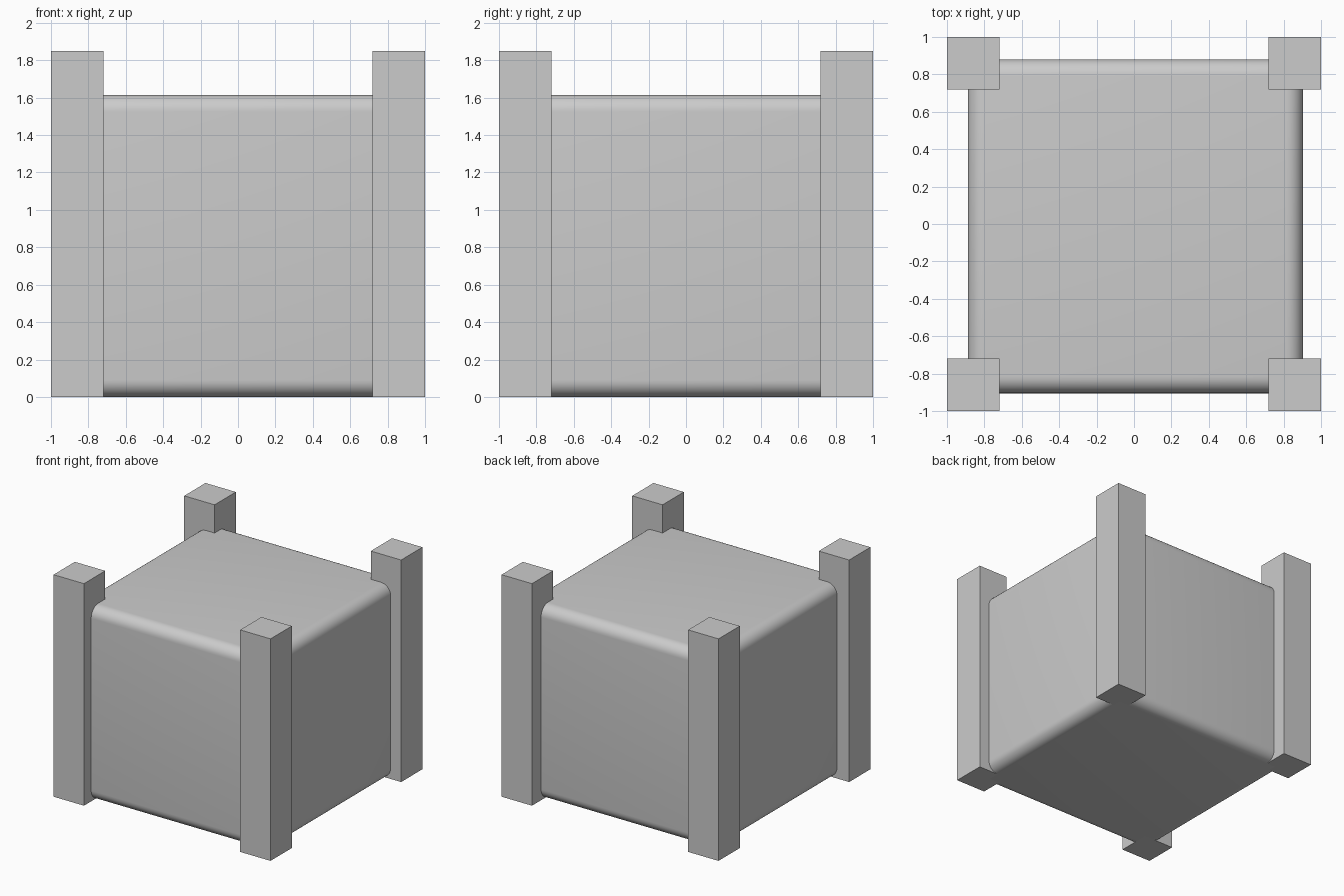
import bpy

if "Cube" in bpy.data.objects:
    bpy.data.objects.remove(bpy.data.objects["Cube"])


def box(name, lo, hi):
    """Axis-aligned box between two corners."""
    centre = [(a + b) / 2 for a, b in zip(lo, hi)]
    bpy.ops.mesh.primitive_cube_add(size=1, location=centre)
    ob = bpy.context.object
    ob.name = name
    ob.scale = [b - a for a, b in zip(lo, hi)]
    bpy.ops.object.transform_apply(location=False, rotation=False, scale=True)
    return ob


# Rounded body, very slightly off centre between the posts
body = box("body", (-0.888, -0.905, 0.0), (0.904, 0.88, 1.615))
bevel = body.modifiers.new("rounded_edges", 'BEVEL')
bevel.width = 0.09
bevel.segments = 8
bpy.ops.object.modifier_apply(modifier=bevel.name)
bpy.ops.object.shade_smooth_by_angle()

# Four square corner posts
POST, HEIGHT = 0.28, 1.85
c = 1 - POST / 2
for side, sx in (("left", -1), ("right", 1)):
    for end, sy in (("front", -1), ("back", 1)):
        x, y, h = sx * c, sy * c, POST / 2
        box(f"{end}_{side}_post", (x - h, y - h, 0), (x + h, y + h, HEIGHT))
